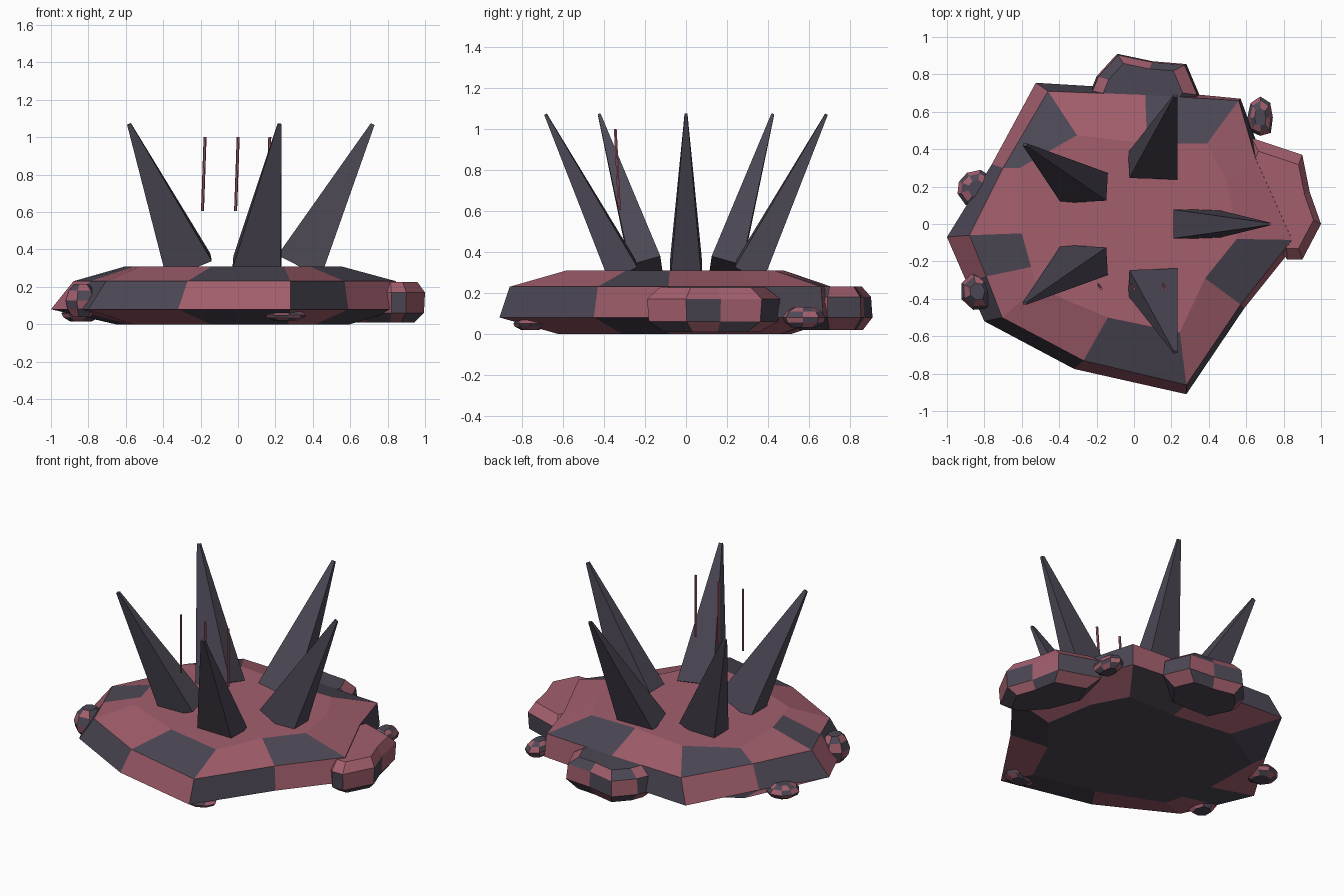
import bpy, bmesh, math, random
from mathutils import Vector

if "Cube" in bpy.data.objects:
    bpy.data.objects.remove(bpy.data.objects["Cube"])

random.seed(4)
PINK, DARK = 0, 1


def material(name, col):
    m = bpy.data.materials.new(name)
    m.diffuse_color = (*col, 1)
    m.use_nodes = True
    m.node_tree.nodes["Principled BSDF"].inputs["Base Color"].default_value = m.diffuse_color
    return m


MATS = [material("dusty_pink", (0.36, 0.113, 0.152)), material("dark_slate", (0.073, 0.064, 0.09))]


def stack(name, rings, colour, bottom=DARK, top=PINK):
    """Skin a list of 3D rings (bottom to top); colour(level, side) picks the material."""
    bm = bmesh.new()
    vs = [[bm.verts.new(p) for p in r] for r in rings]
    n = len(vs[0])
    for k in range(len(vs) - 1):
        for i in range(n):
            j = (i + 1) % n
            f = bm.faces.new((vs[k][i], vs[k][j], vs[k + 1][j], vs[k + 1][i]))
            f.material_index = colour(k, i)
    bm.faces.new(vs[0][::-1]).material_index = bottom
    bm.faces.new(vs[-1]).material_index = top
    bmesh.ops.recalc_face_normals(bm, faces=bm.faces)
    me = bpy.data.meshes.new(name)
    bm.to_mesh(me)
    bm.free()
    for m in MATS:
        me.materials.append(m)
    ob = bpy.data.objects.new(name, me)
    bpy.context.collection.objects.link(ob)
    return ob


def at(pts, z, s=1.0):
    """Lift a 2D outline to height z, scaled about its middle."""
    cx = sum(p[0] for p in pts) / len(pts)
    cy = sum(p[1] for p in pts) / len(pts)
    return [(cx + (x - cx) * s, cy + (y - cy) * s, z) for x, y in pts]


# Main slab: twelve-sided, faceted in three bands
outer = [(-1, -.07), (-.9, -.3), (-.8, -.52), (-.32, -.775), (.28, -.91), (.59, -.45),
         (.87, -.1), (.68, .37), (.57, .67), (.05, .72), (-.525, .755), (-.76, .32)]
shoulder = [(-.88, -.06), (-.79, -.28), (-.705, -.5), (-.27, -.73), (.28, -.86), (.57, -.43),
            (.845, -.085), (.65, .35), (.56, .66), (.06, .69), (-.46, .71), (-.7, .3)]
crown = [(-.6, -.05), (-.55, -.23), (-.52, -.34), (-.14, -.5), (.245, -.58), (.38, -.29),
         (.55, -.08), (.5, .22), (.39, .43), (.07, .43), (-.305, .475), (-.61, .3)]
dark_slopes = {0, 3, 5, 8, 10}
stack("slab", [at(crown, 0, 1.08), at(outer, .08), at(shoulder, .23), at(crown, .31)],
      lambda k, i: DARK if (i in dark_slopes) == (k != 1) else PINK)


def checker(k, i):
    return (k + i) % 2


# Large rocks merged into the slab edge
back = [(.35, .69), (.28, .855), (.1, .87), (-.09, .91), (-.2, .79), (-.24, .69), (-.15, .5), (.2, .5)]
stack("back_rock", [at(back, .02, .75), at(back, .08), at(back, .18, .96), at(back, .23, .72)],
      checker, top=DARK)
right = [(.55, .25), (.65, 0), (.82, -.19), (.9, -.19), (1, 0), (.94, .17), (.9, .37), (.63, .46)]
stack("right_rock", [at(right, .01, .72), at(right, .06, .97), at(right, .17), at(right, .225, .8)],
      lambda k, i: PINK if k == 2 else (k + i) % 2)


# Pebbles around the rim
def pebble(name, x, y, rx, ry, z0, z1, n=9):
    pts = []
    for i in range(n):
        a = math.tau * i / n
        r = random.uniform(.88, 1.08)
        pts.append((x + rx * r * math.cos(a), y + ry * r * math.sin(a)))
    h = z1 - z0
    levels = [(0, .55), (.25, .9), (.5, 1), (.8, .8), (1, .45)]
    stack(name, [at(pts, z0 + h * t, s) for t, s in levels], checker, top=DARK)


pebble("left_pebble", -.84, .195, .115, .1, .015, .1)
pebble("front_left_pebble", -.84, -.36, .1, .11, .04, .215, 7)
pebble("front_pebble", .25, -.76, .11, .08, .02, .08)
pebble("back_right_pebble", .675, .57, .075, .11, .03, .13, 8)

# Five tilted spikes leaning outward
for s in range(5):
    a = math.tau * s / 5
    d = Vector((math.cos(a), math.sin(a), 0))
    base = d * .327 + Vector((0, 0, .31))
    tip = d * .72 + Vector((0, 0, 1.07))
    q = Vector((0, 0, 1)).rotation_difference(tip - base)
    corners = [(-1, -1), (1, -1), (1, 1), (-1, 1)]
    rings = [[c + q @ Vector((x * hx, y * hy, 0)) for x, y in corners]
             for c, hx, hy in ((base, .13, .077), (tip, .011, .007))]
    stack(f"spike_{s + 1}", rings, lambda k, i: DARK, top=DARK)

# Three thin floating rods
for i, x in enumerate((-.183, -.006, .163)):
    ends = ((x - .007, -.325, .605), (x + .007, -.345, 1.0))
    rings = [[(cx + .008 * math.cos(t * math.tau / 6), cy + .008 * math.sin(t * math.tau / 6), cz)
              for t in range(6)] for cx, cy, cz in ends]
    stack(f"rod_{i + 1}", rings, lambda k, j: PINK, bottom=PINK)
